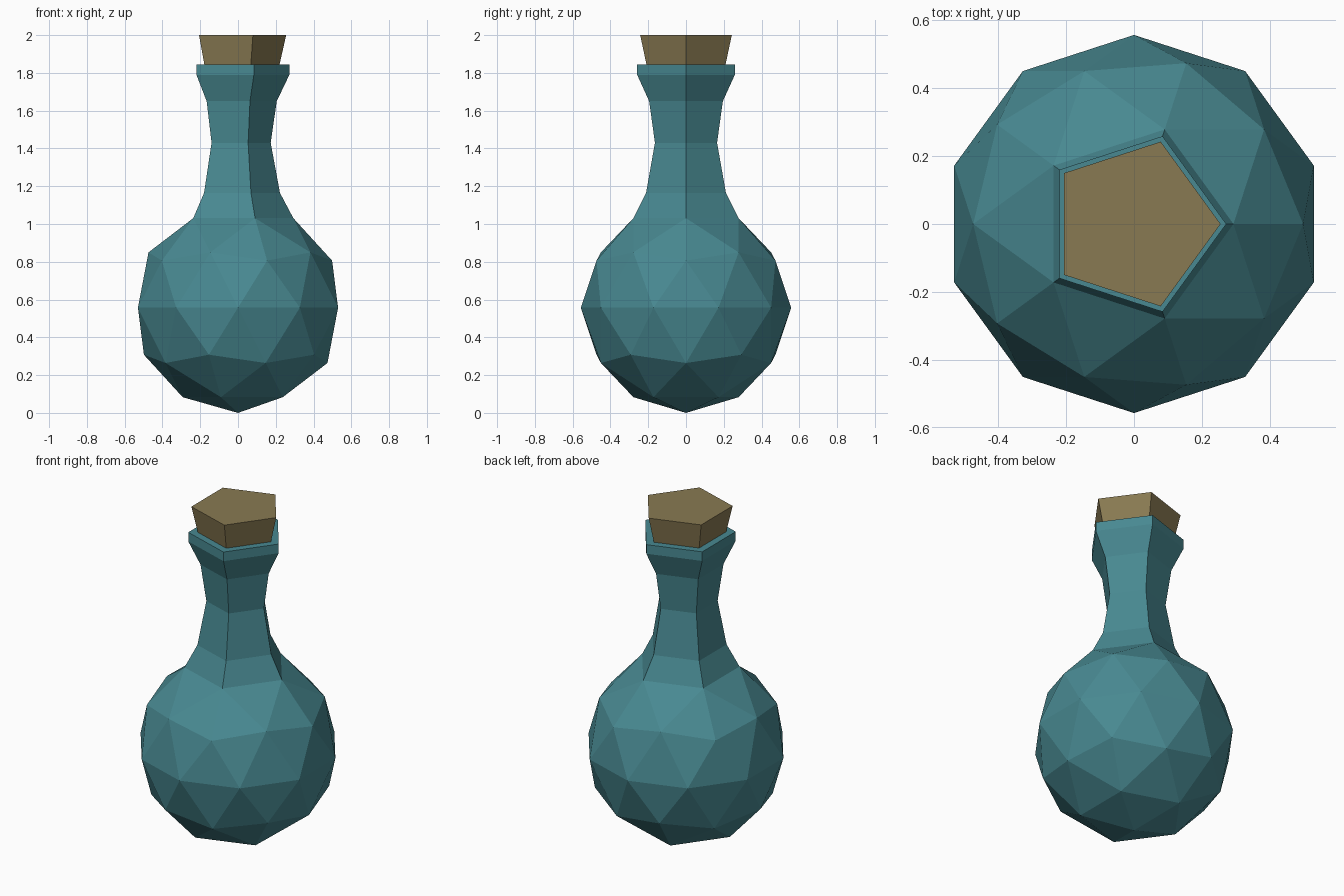
import bpy, bmesh
from math import cos, sin, pi

if "Cube" in bpy.data.objects:
    bpy.data.objects.remove(bpy.data.objects["Cube"])


def material(name, rgb):
    m = bpy.data.materials.new(name)
    m.diffuse_color = (*rgb, 1)
    m.use_nodes = True
    m.node_tree.nodes["Principled BSDF"].inputs["Base Color"].default_value = m.diffuse_color
    return m


def finish(bm, name, mat):
    bmesh.ops.recalc_face_normals(bm, faces=bm.faces[:])
    mesh = bpy.data.meshes.new(name)
    bm.to_mesh(mesh)
    bm.free()
    mesh.materials.append(mat)
    obj = bpy.data.objects.new(name, mesh)
    bpy.context.collection.objects.link(obj)
    return obj


def pentagon(bm, r, z):
    return [bm.verts.new((r * cos(2 * pi * i / 5), r * sin(2 * pi * i / 5), z)) for i in range(5)]


def loft(bm, rings):
    for a, b in zip(rings, rings[1:]):
        for i in range(5):
            j = (i + 1) % 5
            bm.faces.new((a[i], a[j], b[j], b[i]))


glass = material("teal_glass", (0.065, 0.25, 0.285))
cork = material("cork", (0.25, 0.195, 0.085))

# Bottle: faceted round body with its top opened and drawn up into a five-sided neck
R = 0.557
bm = bmesh.new()
bmesh.ops.create_icosphere(bm, subdivisions=2, radius=R)
bmesh.ops.translate(bm, verts=bm.verts[:], vec=(0, 0, R))
pole = max(bm.verts, key=lambda v: v.co.z)
bmesh.ops.delete(bm, geom=[pole], context='VERTS')

neck = [(0.293, R + 0.8507 * R), (0.222, 1.165), (0.173, 1.43), (0.205, 1.65),
        (0.272, 1.79), (0.272, 1.845)]
rings = [pentagon(bm, r, z) for r, z in neck]
loft(bm, rings)
bm.faces.new(rings[-1])
bmesh.ops.remove_doubles(bm, verts=bm.verts[:], dist=0.005)
finish(bm, "bottle", glass)

# Cork stopper, flaring towards the top
bm = bmesh.new()
rings = [pentagon(bm, 0.219, 1.84), pentagon(bm, 0.255, 2.0)]
loft(bm, rings)
bm.faces.new(rings[0])
bm.faces.new(rings[1])
finish(bm, "cork_stopper", cork)
